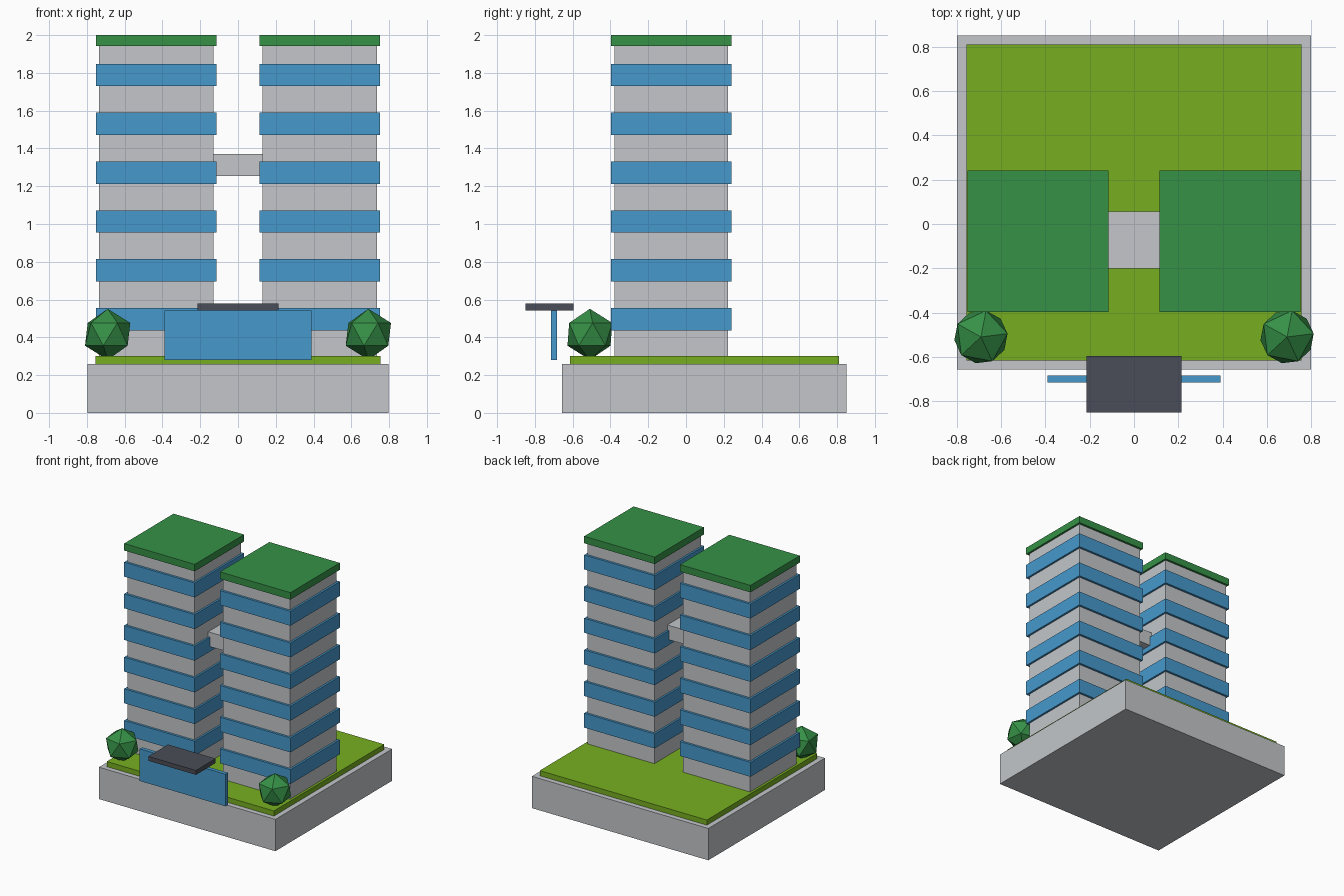
import bpy, math

if "Cube" in bpy.data.objects:
    bpy.data.objects.remove(bpy.data.objects["Cube"])


def material(name, r, g, b):
    """Flat material from an sRGB colour (0-255)."""
    def lin(c):
        c /= 255
        return c / 12.92 if c <= 0.04045 else ((c + 0.055) / 1.055) ** 2.4
    m = bpy.data.materials.new(name)
    m.diffuse_color = (lin(r), lin(g), lin(b), 1)
    m.use_nodes = True
    m.node_tree.nodes["Principled BSDF"].inputs["Base Color"].default_value = m.diffuse_color
    return m


CONCRETE = material("light_grey_concrete", 195, 198, 202)
GLASS = material("blue_glass", 70, 153, 204)
LAWN = material("lawn_green", 119, 175, 33)
LEAF = material("dark_green", 54, 145, 71)
SLATE = material("dark_slate", 74, 77, 87)


def box(name, mat, x, y, z):
    """Box from (min, max) ranges on each axis."""
    bpy.ops.mesh.primitive_cube_add(size=1, location=[(a + b) / 2 for a, b in (x, y, z)])
    ob = bpy.context.object
    ob.name = name
    ob.scale = [b - a for a, b in (x, y, z)]
    bpy.ops.object.transform_apply(location=False, rotation=False, scale=True)
    ob.data.materials.append(mat)
    return ob


# Ground slab and lawn
box("base_slab", CONCRETE, (-0.797, 0.797), (-0.656, 0.85), (0, 0.26))
box("lawn", LAWN, (-0.755, 0.755), (-0.615, 0.809), (0.26, 0.302))

# Two towers with protruding window bands and green roofs
for side, s in (("left", -1), ("right", 1)):
    body_x = sorted((s * 0.129, s * 0.735))
    band_x = sorted((s * 0.114, s * 0.751))
    band_y = (-0.396, 0.241)
    box(f"{side}_tower", CONCRETE, body_x, (-0.378, 0.223), (0.302, 1.943))
    for i in range(6):
        z = 0.437 + i * 0.2585
        box(f"{side}_window_band_{i + 1}", GLASS, band_x, band_y, (z, z + 0.118))
    box(f"{side}_green_roof", LEAF, band_x, band_y, (1.943, 2.0))

# Bridge between the towers
box("sky_bridge", CONCRETE, (-0.129, 0.129), (-0.201, 0.056), (1.254, 1.371))

# Entrance glass and canopy
box("entrance_glass", GLASS, (-0.389, 0.389), (-0.715, 0.281 - 0.964), (0.28, 0.542))
box("entrance_canopy", SLATE, (-0.215, 0.215), (-0.85, -0.596), (0.542, 0.578))

# Low-poly round trees at the front corners
for side, s in (("left", -1), ("right", 1)):
    bpy.ops.mesh.primitive_ico_sphere_add(subdivisions=1, radius=0.135,
                                          location=(s * 0.69, -0.509, 0.416),
                                          rotation=(0, 0, math.radians(7)))
    tree = bpy.context.object
    tree.name = f"{side}_tree"
    tree.data.materials.append(LEAF)
